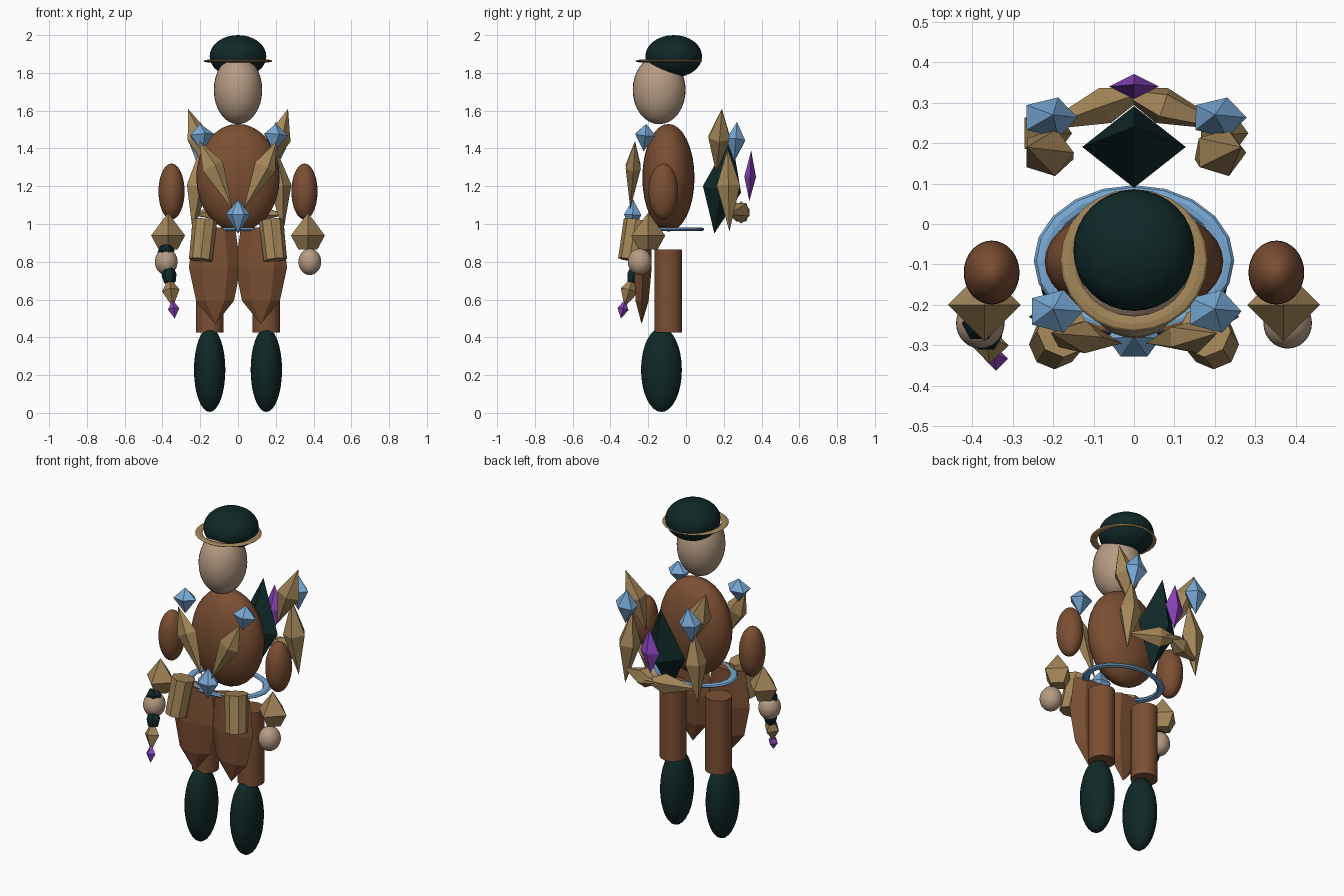
import bpy, bmesh, math
from mathutils import Vector

cube = bpy.data.objects.get("Cube")
if cube:
    bpy.data.objects.remove(cube, do_unlink=True)


def material(name, rgb):
    m = bpy.data.materials.new(name)
    m.use_nodes = True
    color = (*rgb, 1)
    m.diffuse_color = color
    bsdf = m.node_tree.nodes["Principled BSDF"]
    bsdf.inputs["Base Color"].default_value = color
    bsdf.inputs["Roughness"].default_value = 0.8
    return m


DARK = material("dark teal", (0.005, 0.021, 0.021))
BROWN = material("leather brown", (0.2, 0.078, 0.033))
SKIN = material("skin", (0.47, 0.33, 0.23))
TAN = material("tan", (0.37, 0.24, 0.1))
BLUE = material("light blue", (0.19, 0.4, 0.67))
PURPLE = material("purple", (0.27, 0.06, 0.53))


def blob(name, center, radii, mat):
    """Smooth ellipsoid."""
    bpy.ops.mesh.primitive_uv_sphere_add(segments=32, ring_count=16, location=center)
    ob = bpy.context.object
    ob.name = name
    ob.scale = radii
    ob.data.materials.append(mat)
    bpy.ops.object.shade_smooth()


def ring(name, center, major, minor, scale, mat, segments):
    bpy.ops.mesh.primitive_torus_add(location=center, major_radius=major, minor_radius=minor,
                                     major_segments=segments, minor_segments=8)
    ob = bpy.context.object
    ob.name = name
    ob.scale = scale
    ob.data.materials.append(mat)


def lathe(name, start, end, profile, mat, sides=4, depth=1.0, turn=0.0):
    """Faceted solid along start-end; profile is (fraction, radius), depth squashes y."""
    a, b = Vector(start), Vector(end)
    d = (b - a).normalized()
    v = Vector((0, 1, 0))
    v = (v - d * v.dot(d)).normalized()
    u = v.cross(d)
    bm = bmesh.new()
    rings = []
    for t, r in profile:
        c = a.lerp(b, t)
        if r == 0:
            rings.append([bm.verts.new(c)])
            continue
        angles = [turn + math.tau * i / sides for i in range(sides)]
        rings.append([bm.verts.new(c + r * (u * math.cos(q) + v * math.sin(q) * depth))
                      for q in angles])
    for lo, hi in zip(rings, rings[1:]):
        for i in range(sides):
            j = (i + 1) % sides
            quad = [lo[i % len(lo)], lo[j % len(lo)], hi[j % len(hi)], hi[i % len(hi)]]
            bm.faces.new(list(dict.fromkeys(quad)))
    for end_ring in (rings[0], rings[-1]):
        if len(end_ring) > 2:
            bm.faces.new(end_ring)
    bmesh.ops.recalc_face_normals(bm, faces=bm.faces)
    mesh = bpy.data.meshes.new(name)
    bm.to_mesh(mesh)
    bm.free()
    mesh.materials.append(mat)
    ob = bpy.data.objects.new(name, mesh)
    bpy.context.collection.objects.link(ob)
    return ob


def crystal(name, start, end, radius, mat, waist=0.5, **kw):
    lathe(name, start, end, [(0, 0), (waist, radius), (1, 0)], mat, **kw)


# Head, cap and torso
blob("head", (0, -0.142, 1.71), (0.128, 0.14, 0.182), SKIN)
blob("cap", (0, -0.065, 1.888), (0.15, 0.15, 0.112), DARK)
ring("cap_brim", (0, -0.09, 1.863), 0.162, 0.02, (1, 0.97, 0.35), TAN, 24)
blob("torso", (0, -0.093, 1.245), (0.221, 0.138, 0.285), BROWN)

# Belt and buckle
ring("belt", (0, -0.09, 0.972), 0.225, 0.023, (1, 0.75, 0.45), BLUE, 20)
crystal("belt_buckle", (0, -0.285, 0.95), (0, -0.28, 1.13), 0.066, BLUE, 0.55, sides=6, depth=0.8)

# Paired body parts
for s, side in ((-1, "right"), (1, "left")):
    blob(side + "_upper_arm", (0.352 * s, -0.12, 1.172), (0.069, 0.079, 0.148), BROWN)
    lathe(side + "_cuff", (0.37 * s, -0.2, 0.865), (0.37 * s, -0.2, 1.06),
          [(0, 0.05), (0.38, 0.09), (1, 0)], TAN)
    blob(side + "_hand", (0.38 * s, -0.245, 0.8), (0.06, 0.063, 0.07), SKIN)
    lathe(side + "_leg", (0.15 * s, -0.093, 0.425), (0.15 * s, -0.093, 0.865),
          [(0, 0.073), (1, 0.073)], BROWN, sides=32)
    bpy.context.view_layer.objects.active = bpy.data.objects[side + "_leg"]
    bpy.ops.object.select_all(action="DESELECT")
    bpy.data.objects[side + "_leg"].select_set(True)
    bpy.ops.object.shade_smooth_by_angle(angle=0.6)
    blob(side + "_boot", (0.15 * s, -0.13, 0.228), (0.083, 0.108, 0.223), DARK)

    # Thigh guard and belt pouch
    lathe(side + "_thigh_guard", (0.12 * s, -0.235, 0.47), (0.125 * s, -0.225, 0.98),
          [(0, 0), (0.24, 0.1), (0.59, 0.137), (1, 0.11)], BROWN, sides=6, depth=0.4)
    lathe(side + "_pouch", (0.198 * s, -0.298, 0.81), (0.175 * s, -0.265, 1.02),
          [(0, 0.062), (1, 0.065)], TAN, sides=8)

    # Chest crystals
    crystal(side + "_lapel", (0.03 * s, -0.295, 1.08), (0.205 * s, -0.27, 1.44), 0.065, TAN,
            0.62, sides=5, depth=0.65)
    crystal(side + "_shoulder_gem", (0.19 * s, -0.225, 1.385), (0.2 * s, -0.21, 1.53), 0.07,
            BLUE, 0.6, sides=5, depth=0.8)

    # Back crystals
    crystal(side + "_back_spike", (0.15 * s, 0.16, 1.27), (0.265 * s, 0.19, 1.61), 0.068, TAN,
            0.55, sides=5, depth=0.9)
    crystal(side + "_back_gem", (0.22 * s, 0.255, 1.33), (0.2 * s, 0.27, 1.54), 0.07, BLUE,
            0.55, sides=5, depth=0.75)
    crystal(side + "_back_wing", (0.24 * s, 0.23, 0.96), (0.2 * s, 0.22, 1.4), 0.065, TAN,
            0.55, sides=5)
    crystal(side + "_lower_wing", (-0.05 * s, 0.335, 1.07), (0.25 * s, 0.23, 1.05), 0.06, TAN,
            0.4, sides=5, depth=0.8)

# Pack core on the back
crystal("pack_core", (0, 0.15, 0.95), (0, 0.24, 1.47), 0.128, DARK, 0.45, depth=0.8)
crystal("pack_gem", (0, 0.335, 1.12), (0, 0.345, 1.39), 0.062, PURPLE, 0.48, depth=0.5)

# Wand in the right hand
lathe("wand_grip", (-0.385, -0.24, 0.885), (-0.36, -0.285, 0.69),
      [(0, 0.03), (0.15, 0.045), (0.5, 0.025), (0.8, 0.04), (1, 0.03)], DARK, sides=6)
crystal("wand_blade", (-0.365, -0.28, 0.72), (-0.345, -0.325, 0.56), 0.047, TAN, 0.45)
crystal("wand_gem", (-0.347, -0.322, 0.6), (-0.335, -0.345, 0.5), 0.03, PURPLE, 0.5)
